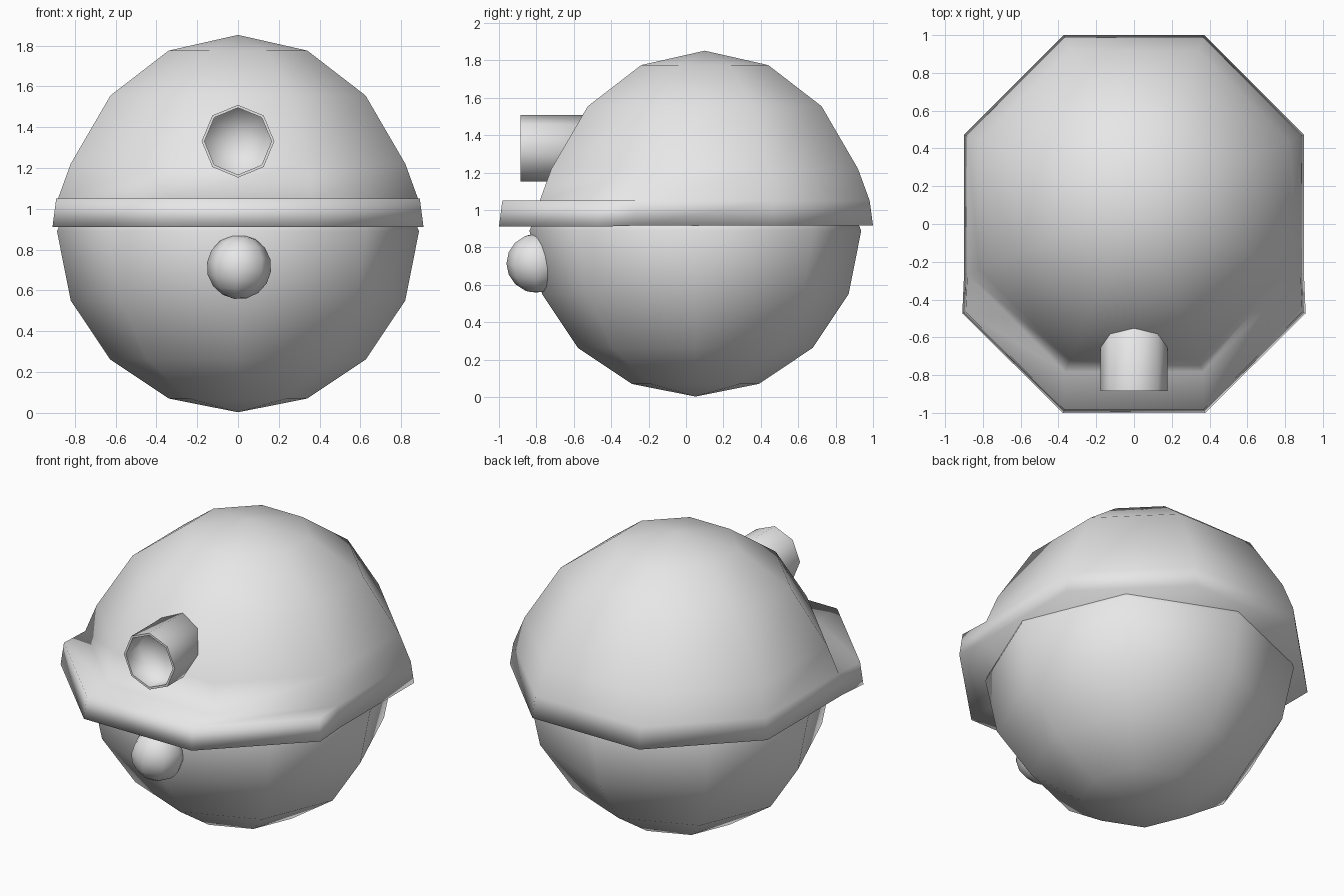
import bpy, bmesh, math
from mathutils import Matrix

SIDES = 8
STEP = 2 * math.pi / SIDES

cube = bpy.data.objects.get("Cube")
if cube:
    bpy.data.objects.remove(cube, do_unlink=True)

grey = bpy.data.materials.new("light grey")
grey.use_nodes = True
grey.diffuse_color = (0.8, 0.8, 0.8, 1)
grey.node_tree.nodes["Principled BSDF"].inputs["Base Color"].default_value = (0.8, 0.8, 0.8, 1)


def lathe(profile, flat_front=False):
    """Eight-sided turning of (radius, height) points; radii reach the flats if flat_front."""
    bm = bmesh.new()
    phase = STEP / 2 if flat_front else 0
    grow = 1 / math.cos(STEP / 2) if flat_front else 1
    rings = []
    for r, h in profile:
        if r == 0:
            rings.append([bm.verts.new((0, 0, h))] * SIDES)
        else:
            rings.append([bm.verts.new((r * grow * math.cos(phase + i * STEP),
                                        r * grow * math.sin(phase + i * STEP), h))
                          for i in range(SIDES)])
    for a, b in zip(rings, rings[1:]):
        for i in range(SIDES):
            j = (i + 1) % SIDES
            bm.faces.new(dict.fromkeys((a[i], a[j], b[j], b[i])))
    if profile[0][0]:
        bm.faces.new(rings[0])
    bmesh.ops.recalc_face_normals(bm, faces=bm.faces[:])
    bm.normal_update()
    return bm


def finish(bm, name, matrix):
    bm.transform(matrix)
    for f in bm.faces:
        f.smooth = True
    mesh = bpy.data.meshes.new(name)
    bm.to_mesh(mesh)
    bm.free()
    mesh.materials.append(grey)
    obj = bpy.data.objects.new(name, mesh)
    bpy.context.collection.objects.link(obj)


def ball(radius, rings=8):
    return [(0 if k in (0, rings) else radius * math.sin(math.pi * k / rings),
             -radius * math.cos(math.pi * k / rings)) for k in range(rings + 1)]


# Head: lower half only, its open top tucked just inside the helmet
finish(lathe(ball(0.887)[:5] + [(0.872, 0.035)]), "head",
       Matrix.Translation((0, 0.05, 0.89)))

# Helmet dome, closed underneath
helmet = lathe([(0.9, 0.917), (0.882, 1.05), (0.82, 1.22), (0.625, 1.555),
                (0.34, 1.775), (0, 1.852)], True)

# Brim pulled forward out of the front of the lowest band
front = [f for f in helmet.faces
         if f.normal.y < -0.3 and f.calc_center_median().z < 1.05]
result = bmesh.ops.extrude_face_region(helmet, geom=front)
brim = [v for v in result["geom"] if isinstance(v, bmesh.types.BMVert)]
old = [f for f in front if f.is_valid]
if old:
    bmesh.ops.delete(helmet, geom=old, context="FACES_ONLY")
for v in brim:
    v.co.x *= 1.01
    v.co.y -= 0.2
    if v.co.z < 1:
        v.co.z -= 0.006
bmesh.ops.recalc_face_normals(helmet, faces=helmet.faces[:])
finish(helmet, "helmet", Matrix.Translation((0, 0.1, 0)))

# Hollow headlamp, turned to point forward
lamp = lathe([(0, 0.4), (0.178, 0.4), (0.178, 0.885), (0.164, 0.885),
              (0.164, 0.75), (0, 0.75)])
for e in lamp.edges:
    if all(v.co.z > 0.88 for v in e.verts):
        e.smooth = False
finish(lamp, "headlamp",
       Matrix.Translation((0, 0, 1.331)) @ Matrix.Rotation(math.pi / 2, 4, "X"))

# Nose
finish(lathe(ball(0.158)), "nose",
       Matrix.Translation((0.005, -0.802, 0.715)) @ Matrix.Rotation(0.15, 4, "Y"))
